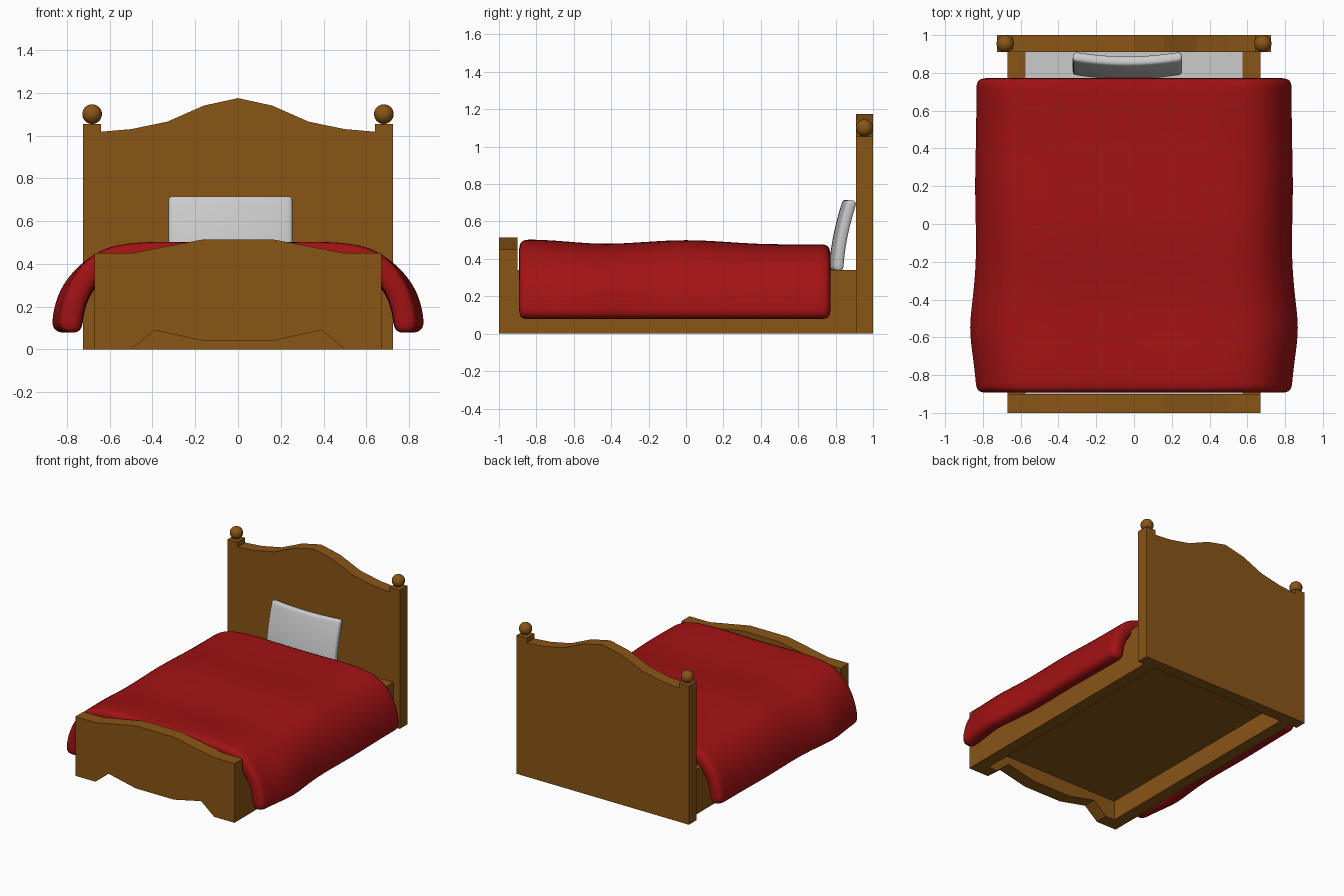
import bpy, bmesh, math

if "Cube" in bpy.data.objects:
    bpy.data.objects.remove(bpy.data.objects["Cube"])


def material(name, color):
    m = bpy.data.materials.new(name)
    m.diffuse_color = color
    m.use_nodes = True
    m.node_tree.nodes["Principled BSDF"].inputs["Base Color"].default_value = m.diffuse_color
    return m


wood = material("wood", (0.25, 0.09, 0.008, 1))
red = material("red_cloth", (0.36, 0.006, 0.007, 1))


def finish(name, bm, mat=None, smooth=False):
    bmesh.ops.recalc_face_normals(bm, faces=bm.faces)
    me = bpy.data.meshes.new(name)
    bm.to_mesh(me)
    bm.free()
    for p in me.polygons:
        p.use_smooth = smooth
    if mat:
        me.materials.append(mat)
    ob = bpy.data.objects.new(name, me)
    bpy.context.collection.objects.link(ob)
    return ob


def board(name, half, y0, y1):
    """Extrude a mirrored (x, z) outline, listed from the top centre out to the bottom centre."""
    pts = half + [(-x, z) for x, z in reversed(half) if x > 0]
    bm = bmesh.new()
    face = bm.faces.new([bm.verts.new((x, y0, z)) for x, z in pts])
    ext = bmesh.ops.extrude_face_region(bm, geom=[face])
    for v in ext["geom"]:
        if isinstance(v, bmesh.types.BMVert):
            v.co.y = y1
    return finish(name, bm, wood)


def box(name, x0, x1, y0, y1, z0, z1, mat=None):
    bm = bmesh.new()
    bmesh.ops.create_cube(bm, size=1)
    for v in bm.verts:
        v.co = (x1 if v.co.x > 0 else x0, y1 if v.co.y > 0 else y0, z1 if v.co.z > 0 else z0)
    return finish(name, bm, mat)


def soft_sheet(name, us, vs, place, thickness, mat=None):
    """Grid placed by a function, then thickened and rounded."""
    bm = bmesh.new()
    rows = [[bm.verts.new(place(u, v)) for u in us] for v in vs]
    for a, b in zip(rows, rows[1:]):
        for i in range(len(us) - 1):
            bm.faces.new((a[i], a[i + 1], b[i + 1], b[i]))
    ob = finish(name, bm, mat, True)
    sol = ob.modifiers.new("thickness", 'SOLIDIFY')
    sol.thickness = thickness
    sol.offset = 0
    sub = ob.modifiers.new("round", 'SUBSURF')
    sub.levels = sub.render_levels = 2
    return ob


# Headboard with stepped posts, and arched footboard with cut-out feet
board("headboard", [(0, 1.175), (0.16, 1.14), (0.33, 1.065), (0.5, 1.03), (0.64, 1.018),
                    (0.64, 1.055), (0.725, 1.055), (0.725, 0), (0, 0)], 0.91, 1.0)
board("footboard", [(0.16, 0.515), (0.37, 0.475), (0.5, 0.45), (0.67, 0.45), (0.67, 0),
                    (0.5, 0), (0.39, 0.09), (0.16, 0.04)], -1.0, -0.9)

# Side rails and ball finials
for s, side in ((-1, "left"), (1, "right")):
    xs = sorted((s * 0.575, s * 0.67))
    box("rail_" + side, *xs, -0.9, 0.91, 0, 0.34, wood)
    bm = bmesh.new()
    bmesh.ops.create_uvsphere(bm, u_segments=24, v_segments=14, radius=0.046)
    bmesh.ops.translate(bm, verts=bm.verts, vec=(s * 0.682, 0.955, 1.1))
    finish("finial_" + side, bm, wood, True)

# Base board and mattress
box("base_board", -0.575, 0.575, -0.9, 0.91, 0.15, 0.17, wood)
box("mattress", -0.575, 0.575, -0.9, 0.91, 0.17, 0.335)

# Blanket draped over both sides
half = [(0.2, 0.434), (0.4, 0.438), (0.55, 0.428), (0.65, 0.395), (0.715, 0.325),
        (0.76, 0.24), (0.78, 0.15), (0.785, 0.075)]
section = [(-x, z) for x, z in reversed(half)] + [(0, 0.43)] + half


def drape(p, y):
    x, z = p
    f = min(1, max(0, (abs(x) - 0.6) / 0.16))
    bulge = 0.04 * math.exp(-((y + 0.55) / 0.17) ** 2) - 0.008 * math.exp(-((y - 0.2) / 0.2) ** 2)
    z += (1 - f) * 0.013 * math.cos(7.6 * min(y, 0.41))
    return (x + math.copysign(f * bulge, x), y, z)


soft_sheet("blanket", section,
           [-0.895, -0.83, -0.7, -0.55, -0.4, -0.2, 0, 0.2, 0.4, 0.58, 0.71, 0.775],
           drape, 0.11, red)


# Pillow leaning on the headboard
def lean(u, v):
    return (-0.035 + 0.29 * u, 0.79 + 0.028 * u * u + 0.075 * v ** 1.8, 0.335 + 0.38 * v)


soft_sheet("pillow", [-1, -0.9, -0.5, 0, 0.5, 0.9, 1], [0, 0.08, 0.35, 0.65, 0.92, 1],
           lean, 0.055)
